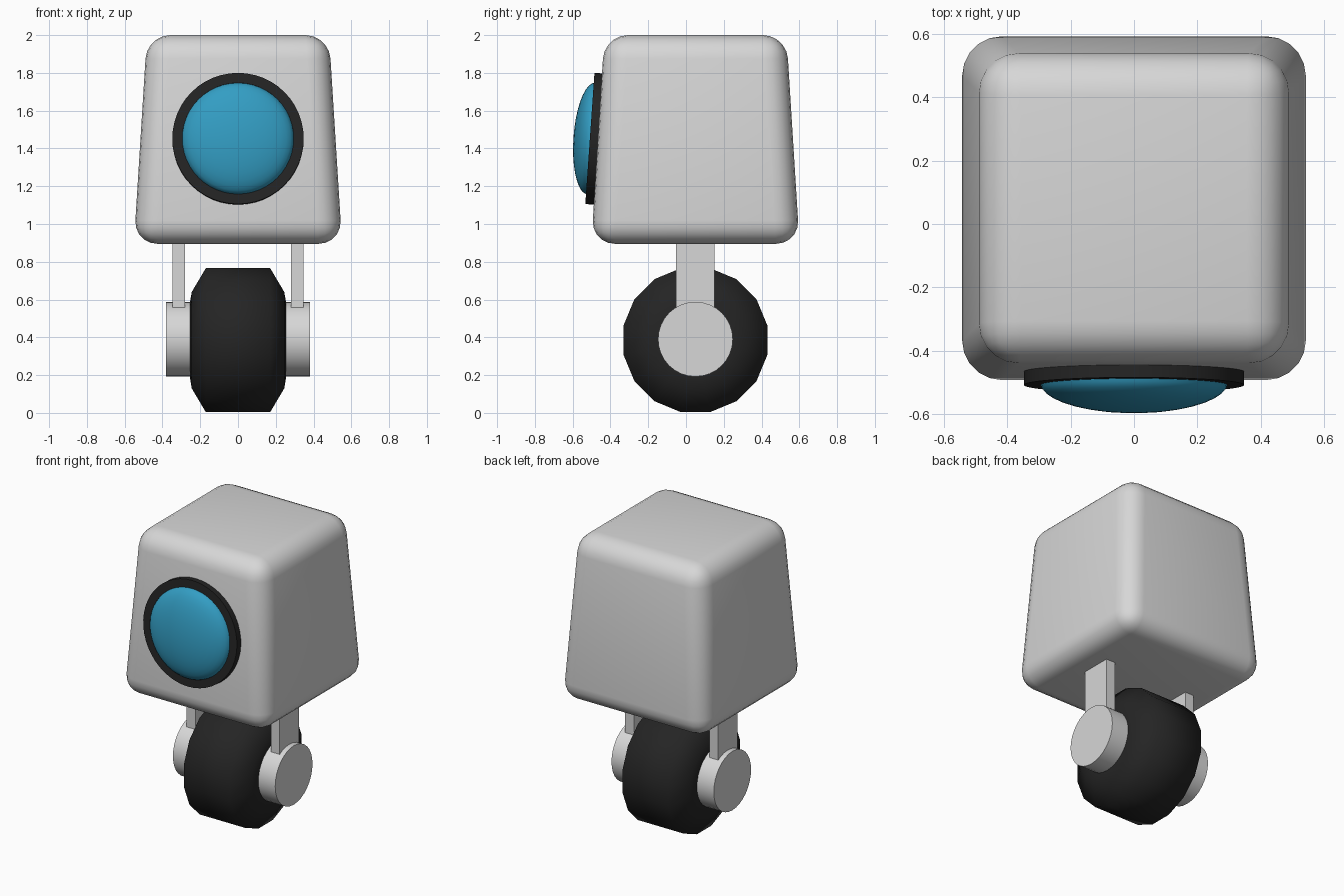
import bpy, bmesh, math
from mathutils import Matrix, Vector

if "Cube" in bpy.data.objects:
    bpy.data.objects.remove(bpy.data.objects["Cube"])

CY = 0.05          # depth centre of body and wheel
AXLE = 0.385       # axle height


def material(name, rgb):
    m = bpy.data.materials.new(name)
    m.diffuse_color = (*rgb, 1)
    m.use_nodes = True
    m.node_tree.nodes["Principled BSDF"].inputs["Base Color"].default_value = m.diffuse_color
    return m


GREY = material("light grey", (0.68, 0.68, 0.68))
BLACK = material("black", (0.018, 0.018, 0.018))
BLUE = material("lens blue", (0.033, 0.34, 0.55))


def finish(name, bm, mat, angle=35):
    bmesh.ops.recalc_face_normals(bm, faces=bm.faces)
    mesh = bpy.data.meshes.new(name)
    bm.to_mesh(mesh)
    bm.free()
    mesh.materials.append(mat)
    ob = bpy.data.objects.new(name, mesh)
    bpy.context.collection.objects.link(ob)
    bpy.ops.object.select_all(action='DESELECT')
    ob.select_set(True)
    bpy.context.view_layer.objects.active = ob
    bpy.ops.object.shade_smooth_by_angle(angle=math.radians(angle))
    return ob


def lathe(name, profile, sides, mat, place, phase=0.0, angle=35):
    """Spin (radius, height) points round z, then place the result."""
    bm = bmesh.new()
    rings = []
    for r, h in profile:
        if r == 0:
            rings.append([bm.verts.new((0, 0, h))] * sides)
        else:
            rings.append([bm.verts.new((r * math.cos(a), r * math.sin(a), h))
                          for a in (phase + math.tau * i / sides for i in range(sides))])
    for low, high in zip(rings, rings[1:]):
        for i in range(sides):
            j = (i + 1) % sides
            corners = list(dict.fromkeys((low[i], low[j], high[j], high[i])))
            bm.faces.new(corners)
    bm.transform(place)
    return finish(name, bm, mat, angle)


def box(name, centre, size, mat):
    bm = bmesh.new()
    bmesh.ops.create_cube(bm, size=1)
    bm.transform(Matrix.Translation(centre) @ Matrix.Diagonal((*size, 1)))
    return finish(name, bm, mat)


# Body: tapered block with rounded edges
bm = bmesh.new()
bmesh.ops.create_cube(bm, size=1)
for v in bm.verts:
    half = 0.482 if v.co.z > 0 else 0.551
    v.co = Vector((math.copysign(half, v.co.x), CY + math.copysign(half, v.co.y),
                   2.0 if v.co.z > 0 else 0.895))
bmesh.ops.bevel(bm, geom=bm.edges[:], offset=0.125, segments=5, profile=0.5,
                affect='EDGES')
finish("body", bm, GREY, 40)

# Eye: black bezel and domed lens, leaning with the front face
lean = Matrix.Translation((0, -0.467, 1.45)) @ Matrix.Rotation(math.radians(90 - 4), 4, 'X')
lathe("eye_bezel", [(0.295, -0.01), (0.348, -0.01), (0.348, 0.042), (0.295, 0.042),
                    (0.295, -0.01)], 48, BLACK, lean)
dome = [(0.296 * math.cos(t), 0.035 + 0.094 * math.sin(t))
        for t in (math.pi / 2 * k / 9 for k in range(9))] + [(0, 0.129)]
lathe("eye_lens", dome, 48, BLUE, lean, angle=60)

# Wheel: chunky sixteen-sided tyre with chamfered shoulders
sideways = Matrix.Translation((0, CY, AXLE)) @ Matrix.Rotation(math.pi / 2, 4, 'Y')
half = [(0, 0.255), (0.2, 0.255), (0.26, 0.245), (0.389, 0.17)]
tyre = half + [(r, -h) for r, h in reversed(half)]
lathe("wheel", tyre, 16, BLACK, sideways, math.pi / 16, 70)

# Hubs and fork legs on both sides
for side, s in (("left", -1), ("right", 1)):
    lathe(side + "_hub", [(0, s * 0.24), (0.198, s * 0.24), (0.198, s * 0.38), (0, s * 0.38)],
          32, GREY, Matrix.Translation((0, CY, 0.39)) @ Matrix.Rotation(math.pi / 2, 4, 'Y'))
    box(side + "_fork_leg", (s * 0.313, CY, 0.675), (0.066, 0.204, 0.55), GREY)
